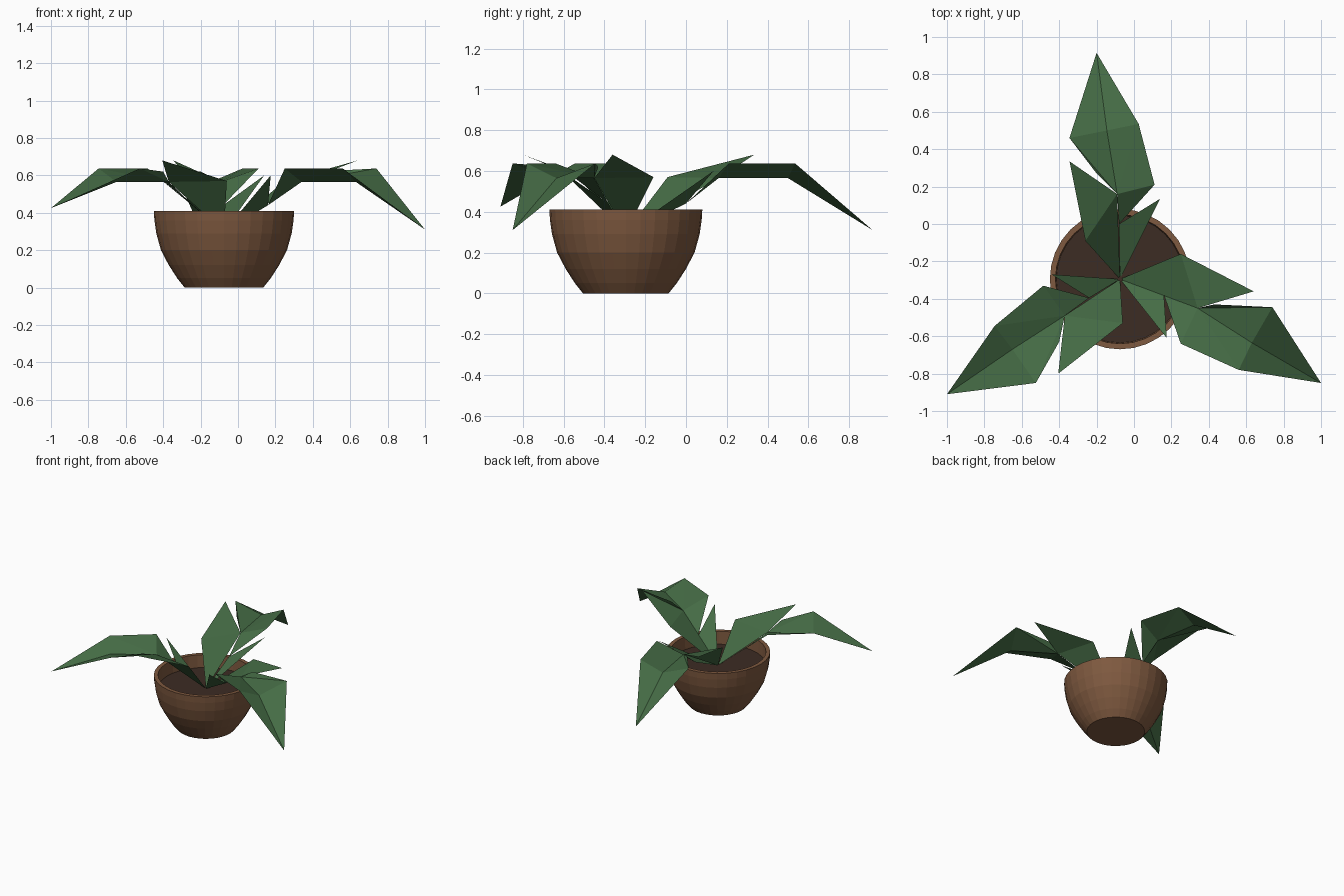
import bpy, bmesh, math

if "Cube" in bpy.data.objects:
    bpy.data.objects.remove(bpy.data.objects["Cube"])

CX, CY = -0.075, -0.295   # pot axis
SEG = 32


def material(name, rgb):
    m = bpy.data.materials.new(name)
    m.diffuse_color = (*rgb, 1)
    m.use_nodes = True
    m.node_tree.nodes["Principled BSDF"].inputs["Base Color"].default_value = m.diffuse_color
    return m


def add_object(name, verts, faces, mat):
    me = bpy.data.meshes.new(name)
    me.from_pydata(verts, [], faces)
    me.materials.append(mat)
    ob = bpy.data.objects.new(name, me)
    bpy.context.collection.objects.link(ob)
    return ob


def lathe(name, profile, mat, cap_first=False, cap_last=False):
    verts, faces = [], []
    for r, z in profile:
        for i in range(SEG):
            a = 2 * math.pi * i / SEG
            verts.append((CX + r * math.cos(a), CY + r * math.sin(a), z))
    for k in range(len(profile) - 1):
        for i in range(SEG):
            j = (i + 1) % SEG
            faces.append((k * SEG + i, k * SEG + j, (k + 1) * SEG + j, (k + 1) * SEG + i))
    if cap_first:
        faces.append(tuple(reversed(range(SEG))))
    if cap_last:
        n = (len(profile) - 1) * SEG
        faces.append(tuple(range(n, n + SEG)))
    return add_object(name, verts, faces, mat)


pot_mat = material("terracotta", (0.21, 0.10, 0.05))
soil_mat = material("soil", (0.045, 0.025, 0.017))
leaf_mat = material("leaf_green", (0.06, 0.15, 0.06))

# Rounded bowl with a thin rim and an inner wall
lathe("pot", [(0.21, 0), (0.25, 0.05), (0.295, 0.12), (0.337, 0.20), (0.362, 0.29),
              (0.372, 0.36), (0.375, 0.41), (0.345, 0.41), (0.34, 0.30)],
      pot_mat, cap_first=True)

# Soil disc
lathe("soil", [(0.342, 0.31)], soil_mat, cap_last=True)

# Folded leaves: point order is half rib, rib 1, rib 2, tip, base left, barb left,
# mid left, corner left, corner right, mid right, barb right
HEIGHTS = [0.44, 0.565, 0.565, 0.31, 0.57, 0.68, 0.62, 0.637, 0.637, 0.637, 0.60]
LEAVES = {
    "leaf_back": (0.31, [(-0.08, 0.0), (-0.09, 0.16), (-0.145, 0.50), (-0.20, 0.915),
                         (-0.26, -0.09), (-0.345, 0.335), (-0.20, 0.27), (-0.345, 0.46),
                         (0.025, 0.535), (0.11, 0.21), (0.14, 0.135)]),
    "leaf_right": (0.31, [(0.16, -0.38), (0.34, -0.45), (0.63, -0.635), (1.0, -0.85),
                          (0.25, -0.16), (0.64, -0.36), (0.43, -0.43), (0.74, -0.445),
                          (0.56, -0.78), (0.25, -0.64), (0.175, -0.61)]),
    "leaf_left": (0.425, [(-0.24, -0.395), (-0.37, -0.49), (-0.65, -0.67), (-1.0, -0.91),
                          (-0.06, -0.53), (-0.405, -0.80), (-0.40, -0.63), (-0.525, -0.85),
                          (-0.745, -0.545), (-0.485, -0.33), (-0.44, -0.27)]),
}
# Index 0 is the root in the soil, the rest follow the order above
FACES = [(0, 2, 5), (5, 2, 6),              # left base and barb
         (2, 3, 8), (2, 8, 7), (3, 4, 8),   # left outer blade
         (0, 11, 1),                        # right barb
         (1, 10, 2), (2, 10, 9), (2, 9, 3), (3, 9, 4)]  # right outer blade
for name, (tip_z, points) in LEAVES.items():
    zs = HEIGHTS[:]
    zs[3] = tip_z
    verts = [(CX, CY, 0.30)] + [(x, y, z) for (x, y), z in zip(points, zs)]
    add_object(name, verts, FACES, leaf_mat)
